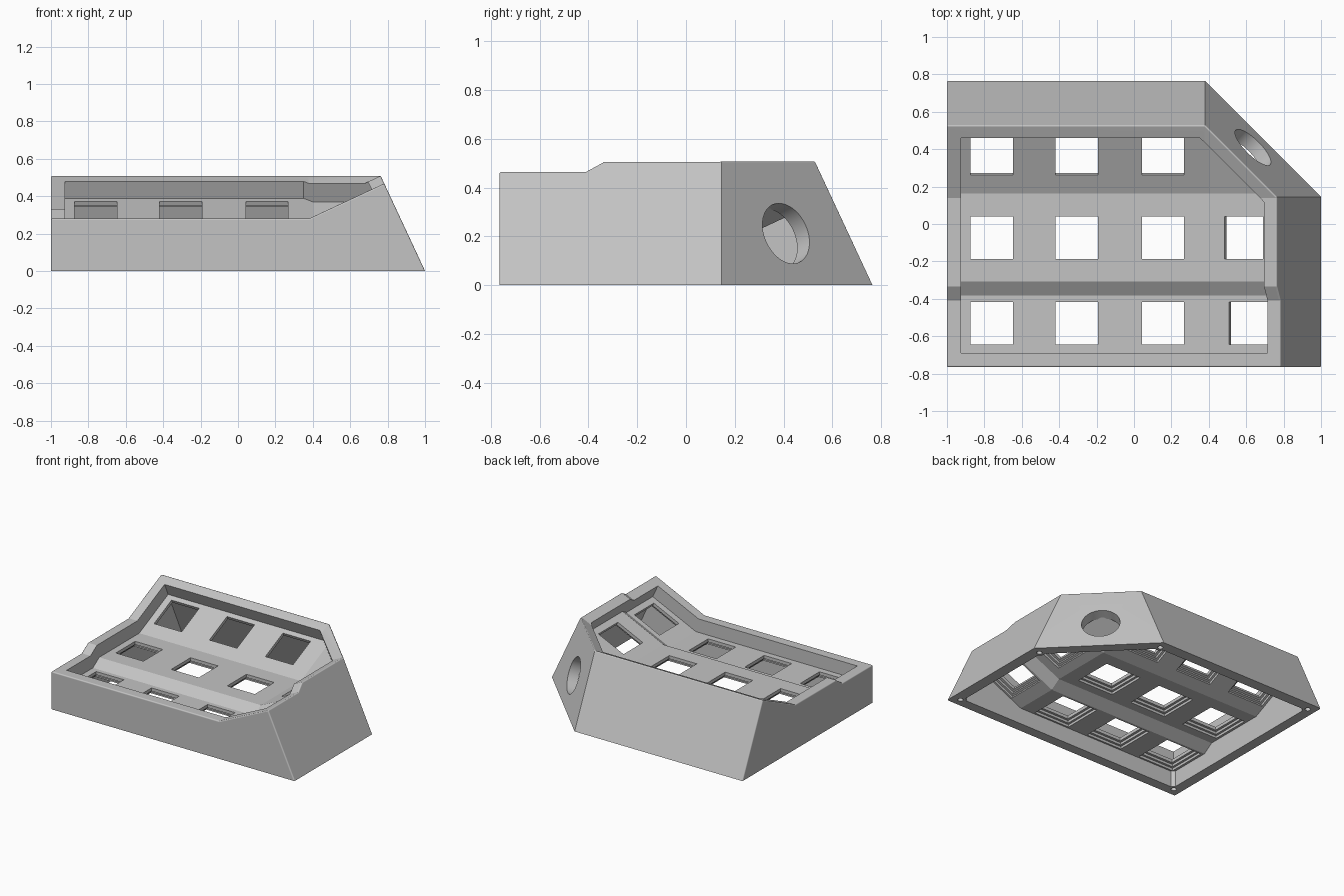
import bpy, bmesh, math
from mathutils import Matrix, Vector

if "Cube" in bpy.data.objects:
    bpy.data.objects.remove(bpy.data.objects["Cube"])

TILT = math.radians(25)
SLOPE = math.tan(TILT)
WALL, DROP, THICK = 0.075, 0.1, 0.06   # wall width, plate depth below rim, plate thickness

grey = bpy.data.materials.new("case grey")
grey.use_nodes = True
grey.diffuse_color = (0.55, 0.55, 0.55, 1)
grey.node_tree.nodes["Principled BSDF"].inputs["Base Color"].default_value = (0.55, 0.55, 0.55, 1)


def to_object(name, bm):
    bmesh.ops.recalc_face_normals(bm, faces=bm.faces)
    mesh = bpy.data.meshes.new(name)
    bm.to_mesh(mesh)
    bm.free()
    mesh.materials.append(grey)
    obj = bpy.data.objects.new(name, mesh)
    bpy.context.collection.objects.link(obj)
    return obj


def combine(obj, other, operation):
    """Apply a boolean and discard the helper."""
    mod = obj.modifiers.new("cut", "BOOLEAN")
    mod.object, mod.operation, mod.solver = other, operation, "EXACT"
    graph = bpy.context.evaluated_depsgraph_get()
    mesh = bpy.data.meshes.new_from_object(obj.evaluated_get(graph))
    obj.modifiers.clear()
    obj.data = mesh
    bpy.data.objects.remove(other)


def outline(inset, z):
    """Wall outline at a height: two upright walls, three leaning ones."""
    lean = SLOPE * z
    left, front = -1 + inset, -0.765 + inset
    right, back = 1 - lean - 1.1 * inset, 0.765 - lean - 1.1 * inset
    diagonal = 1.145 - lean - 1.49 * inset
    return [(left, front, z), (right, front, z), (right, diagonal - right, z),
            (diagonal - back, back, z), (left, back, z)]


def block(name, inset, low, high):
    bm = bmesh.new()
    bottom = [bm.verts.new(p) for p in outline(inset, low)]
    top = [bm.verts.new(p) for p in outline(inset, high)]
    bm.faces.new(bottom)
    bm.faces.new(top)
    for i in range(5):
        j = (i + 1) % 5
        bm.faces.new((bottom[i], bottom[j], top[j], top[i]))
    return to_object(name, bm)


def creases(depth):
    return 0.38 + 0.222 * depth, 0.14 + 0.222 * depth


def height(x, y, depth):
    """Stepped and tilted deck surface, shifted down by a depth."""
    cx, cy = creases(depth)
    step = min(max((y + 0.41 - 0.28 * depth) / 0.075, 0), 1)
    return 0.28 - depth + 0.05 * step + SLOPE * (max(x - cx, 0) + max(y - cy, 0))


def terrain(name, depth):
    """Solid filling everything below the deck surface."""
    cx, cy = creases(depth)
    xs = [-1.2, cx, 1.2]
    ys = [-1.2, -0.41 + 0.28 * depth, -0.335 + 0.28 * depth, cy, 1.2]
    bm = bmesh.new()
    top = [[bm.verts.new((x, y, height(x, y, depth))) for y in ys] for x in xs]
    for i in range(len(xs) - 1):
        for j in range(len(ys) - 1):
            bm.faces.new((top[i][j], top[i + 1][j], top[i + 1][j + 1], top[i][j + 1]))
    rim = [e for e in bm.edges if e.is_boundary]
    new = bmesh.ops.extrude_edge_only(bm, edges=rim)["geom"]
    for v in new:
        if isinstance(v, bmesh.types.BMVert):
            v.co.z = -1
    bmesh.ops.holes_fill(bm, edges=[e for e in bm.edges if e.is_boundary], sides=0)
    return to_object(name, bm)


def cylinder(name, radius, length, matrix, sides=48):
    bm = bmesh.new()
    bmesh.ops.create_cone(bm, cap_ends=True, segments=sides, radius1=radius,
                          radius2=radius, depth=length, matrix=matrix)
    return to_object(name, bm)


def box(name, size, low, high, matrix):
    bm = bmesh.new()
    local = Matrix.Translation((0, 0, (low + high) / 2)) @ Matrix.Diagonal((size, size, high - low, 1))
    bmesh.ops.create_cube(bm, size=1, matrix=matrix @ local)
    return to_object(name, bm)


def finish(obj):
    bpy.ops.object.select_all(action="DESELECT")
    obj.select_set(True)
    bpy.context.view_layer.objects.active = obj
    bpy.ops.object.shade_smooth_by_angle(angle=math.radians(17))
    mod = obj.modifiers.new("even shading", "WEIGHTED_NORMAL")
    mod.keep_sharp = True


# Outer shell with its rounded rim and upright corners
shell = block("outer_shell", 0, 0, 0.8)
combine(shell, terrain("rim_helper", 0), "INTERSECT")
bm = bmesh.new()
bm.from_mesh(shell.data)
bmesh.ops.remove_doubles(bm, verts=bm.verts, dist=0.0005)
bmesh.ops.dissolve_limit(bm, angle_limit=0.02, verts=bm.verts, edges=bm.edges)
rounded = []
for e in bm.edges:
    if len(e.link_faces) != 2:
        continue
    low, high = sorted(f.normal.z for f in e.link_faces)
    mid = (e.verts[0].co + e.verts[1].co) / 2
    rim_edge = high > 0.7 and -0.1 < low < 0.6
    corner = low > -0.1 and high < 0.6 and (mid.y < -0.7 or mid.x < -0.95)
    if rim_edge or corner:
        rounded.append(e)
bmesh.ops.bevel(bm, geom=rounded, offset=0.03, offset_type="OFFSET", segments=6,
                profile=0.5, affect="EDGES", clamp_overlap=True)
bm.to_mesh(shell.data)
bm.free()
combine(shell, block("inside_helper", WALL, -0.1, 0.8), "DIFFERENCE")

# Round port through the diagonal wall
axis = Vector((1, 1, SLOPE)).normalized()
port = Matrix.Translation((0.64, 0.414, 0.214)) @ axis.to_track_quat("Z", "Y").to_matrix().to_4x4()
combine(shell, cylinder("port_helper", 0.13, 0.3, port, 64), "DIFFERENCE")

# Key plate following the deck below the rim
plate = block("key_plate", WALL - 0.015, 0.02, 0.8)
combine(plate, terrain("plate_top_helper", DROP), "INTERSECT")
combine(plate, terrain("plate_bottom_helper", DROP + THICK), "DIFFERENCE")

# Key openings, stepped wider underneath
flat = Matrix.Identity(4)
back_tilt = Matrix.Rotation(TILT, 4, "X")
side_tilt = Matrix.Rotation(-TILT, 4, "Y")
keys = [(x, y, turn) for x in (-0.76, -0.305, 0.155)
        for y, turn in ((-0.53, flat), (-0.073, flat), (0.365, back_tilt))]
keys += [(0.612, -0.53, side_tilt), (0.588, -0.073, side_tilt)]
for x, y, turn in keys:
    place = Matrix.Translation((x, y, height(x, y, DROP))) @ turn
    for size, low, high in ((0.227, -0.1, 0.05), (0.262, -0.1, -0.024), (0.295, -0.1, -0.042)):
        combine(plate, box("key_helper", size, low, high, place), "DIFFERENCE")

# Screw posts in the five corners, with screw holes from below
for i, (x, y, z) in enumerate(outline(0.06, 0)):
    post = cylinder(f"screw_post_{i + 1}", 0.04, 0.4, Matrix.Translation((x, y, 0.2)))
    combine(post, block("post_helper", 0.03, -0.1, 0.8), "INTERSECT")
    combine(post, terrain("post_top_helper", DROP + THICK / 2), "INTERSECT")
    for part in (shell, post):
        hole = cylinder("screw_helper", 0.019, 0.2, Matrix.Translation((x, y, 0)), 24)
        combine(part, hole, "DIFFERENCE")
    finish(post)

finish(shell)
finish(plate)
